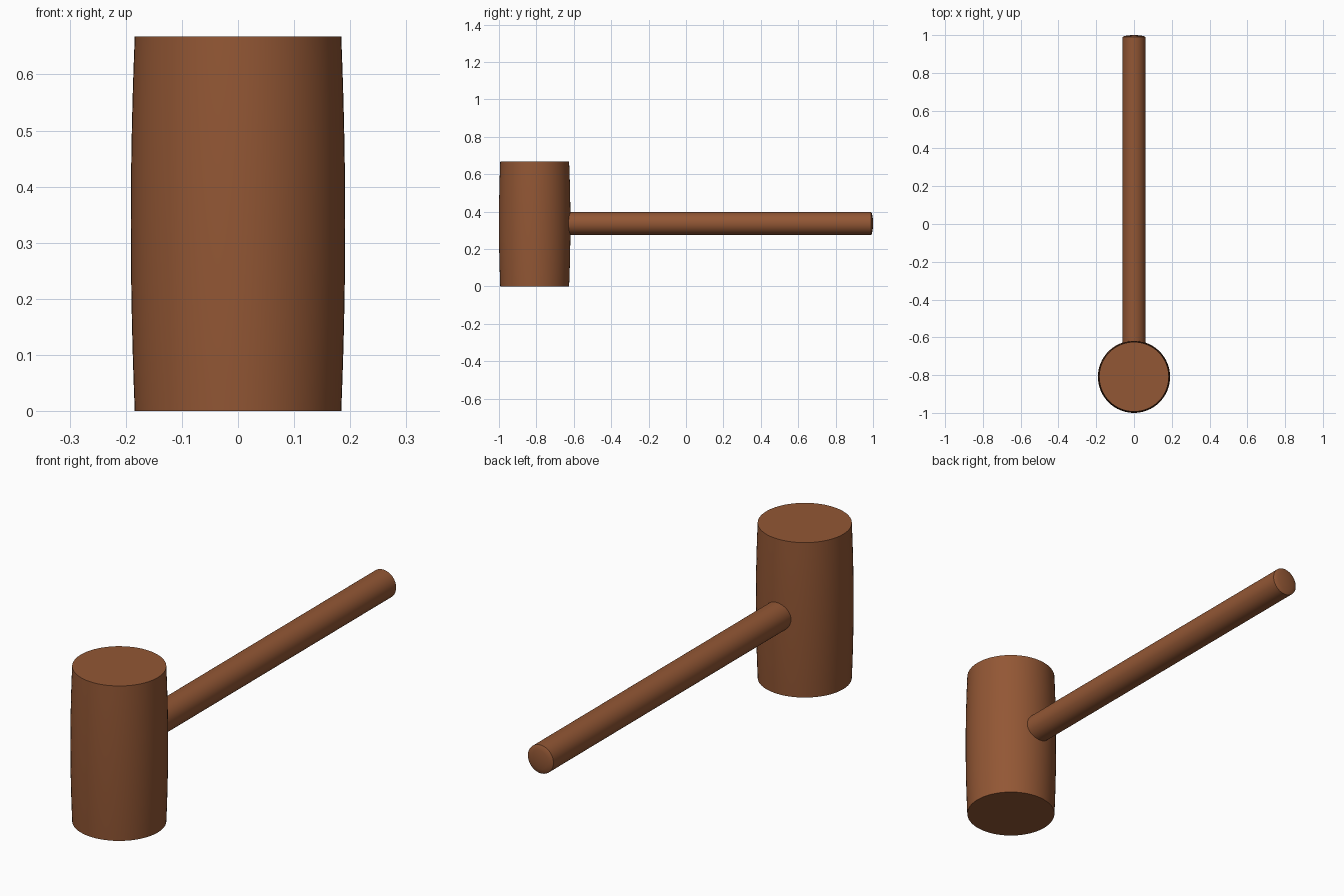
import bpy, bmesh, math
from mathutils import Matrix, Vector

if "Cube" in bpy.data.objects:
    bpy.data.objects.remove(bpy.data.objects["Cube"])

wood = bpy.data.materials.new("wood")
wood.diffuse_color = (0.29, 0.095, 0.035, 1)
wood.use_nodes = True
wood.node_tree.nodes["Principled BSDF"].inputs["Base Color"].default_value = wood.diffuse_color


def lathe(name, profile, sides, matrix):
    """Revolve (radius, height) points around z, then place with matrix."""
    bm = bmesh.new()
    rings = []
    for r, h in profile:
        rings.append([bm.verts.new((r * math.cos(2 * math.pi * i / sides),
                                    r * math.sin(2 * math.pi * i / sides), h))
                      for i in range(sides)])
    for a, b in zip(rings, rings[1:]):
        for i in range(sides):
            j = (i + 1) % sides
            bm.faces.new((a[i], a[j], b[j], b[i]))
    bm.faces.new(rings[0][::-1])
    bm.faces.new(rings[-1])
    bm.transform(matrix)
    mesh = bpy.data.meshes.new(name)
    bm.to_mesh(mesh)
    bm.free()
    mesh.materials.append(wood)
    obj = bpy.data.objects.new(name, mesh)
    bpy.context.collection.objects.link(obj)
    bpy.ops.object.select_all(action='DESELECT')
    obj.select_set(True)
    bpy.context.view_layer.objects.active = obj
    bpy.ops.object.shade_smooth_by_angle(angle=math.radians(30))
    return obj


# Slightly barrel-shaped head
HEIGHT, END_R, MID_R = 0.668, 0.184, 0.191
steps = 12
barrel = []
for k in range(steps + 1):
    t = 2 * k / steps - 1
    barrel.append((MID_R - (MID_R - END_R) * t * t, HEIGHT * k / steps))
lathe("mallet_head", barrel, 64, Matrix.Translation((0, -0.809, 0)))

# Round handle running back along +y, with a gently domed end
handle = [(0.061, 0.0), (0.061, 1.799), (0.054, 1.803), (0.04, 1.806), (0.02, 1.8085), (0.004, 1.809)]
lathe("handle", handle, 48,
      Matrix.Translation((0, -0.809, HEIGHT / 2 + 0.002)) @ Matrix.Rotation(-math.pi / 2, 4, 'X'))
